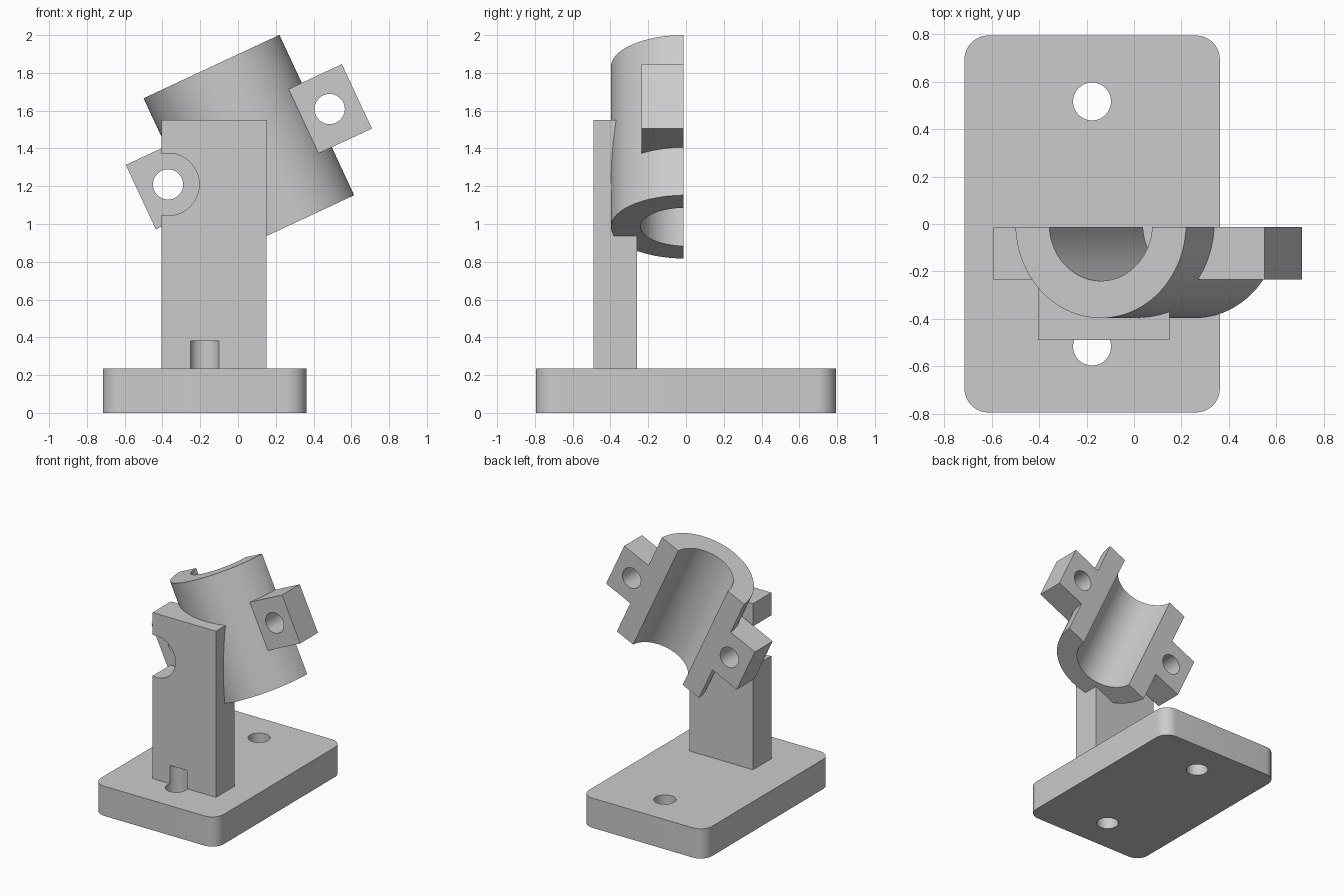
import bpy, bmesh
from math import radians, pi, sin, cos, asin
from mathutils import Matrix, Vector

if "Cube" in bpy.data.objects:
    bpy.data.objects.remove(bpy.data.objects["Cube"])

grey = bpy.data.materials.new("plain grey")
grey.use_nodes = True
grey.diffuse_color = (0.6, 0.6, 0.6, 1)
grey.node_tree.nodes["Principled BSDF"].inputs["Base Color"].default_value = (0.6, 0.6, 0.6, 1)


def arc(cx, cy, r, start, end, steps):
    return [(cx + r * cos(start + (end - start) * i / steps),
             cy + r * sin(start + (end - start) * i / steps)) for i in range(steps + 1)]


def circle(cx, cy, r):
    return arc(cx, cy, r, 0, 2 * pi, 64)[:-1]


def box(x0, x1, y0, y1):
    return [(x0, y0), (x1, y0), (x1, y1), (x0, y1)]


def prism(name, outline, low, high, matrix=Matrix()):
    """Extrude a flat outline along local z, then place it."""
    bm = bmesh.new()
    face = bm.faces.new([bm.verts.new((x, y, low)) for x, y in outline])
    top = bmesh.ops.extrude_face_region(bm, geom=[face])["geom"]
    verts = [v for v in top if isinstance(v, bmesh.types.BMVert)]
    bmesh.ops.translate(bm, verts=verts, vec=(0, 0, high - low))
    bmesh.ops.recalc_face_normals(bm, faces=bm.faces[:])
    bm.transform(matrix)
    mesh = bpy.data.meshes.new(name)
    bm.to_mesh(mesh)
    bm.free()
    mesh.materials.append(grey)
    obj = bpy.data.objects.new(name, mesh)
    bpy.context.collection.objects.link(obj)
    return obj


def activate(obj):
    bpy.ops.object.select_all(action="DESELECT")
    obj.select_set(True)
    bpy.context.view_layer.objects.active = obj


def drill(obj, cutter):
    mod = obj.modifiers.new("drill", "BOOLEAN")
    mod.operation = "DIFFERENCE"
    mod.solver = "EXACT"
    mod.object = cutter
    activate(obj)
    bpy.ops.object.modifier_apply(modifier=mod.name)


# Shared sizes
OUTER, INNER, SPLIT = 0.397, 0.24, 0.013
LUG_FRONT, LUG_HOLE = 0.235, 0.472
BOLT_X, BOLT_Y, BOLT_R = -0.177, 0.517, 0.08
tilt = Matrix.Translation((0.0575, 0, 1.409)) @ Matrix.Rotation(radians(-25), 4, "Y")
across = Matrix.Rotation(radians(90), 4, "X")   # extrudes towards the front

# Base plate with rounded corners
base_outline = []
for i, (cx, cy) in enumerate([(0.262, 0.695), (-0.615, 0.695), (-0.615, -0.695), (0.262, -0.695)]):
    base_outline += arc(cx, cy, 0.1, i * pi / 2, (i + 1) * pi / 2, 12)
base = prism("base_plate", base_outline, 0, 0.235)

# Upright post
post = prism("upright_post", box(-0.405, 0.15, -0.49, -0.26), 0.235, 1.55)

# Split half of the clamp tube
a_out, a_in = asin(SPLIT / OUTER), asin(SPLIT / INNER)
tube_outline = (arc(0, 0, OUTER, pi + a_out, 2 * pi - a_out, 64)
                + arc(0, 0, INNER, 2 * pi - a_in, pi + a_in, 48))
tube = prism("clamp_half_tube", tube_outline, -0.468, 0.468, tilt)

# Clamp lugs on both sides
cutters = []
for side, name in ((1, "left"), (-1, "right")):
    x0, x1 = sorted((side * 0.3, side * 0.631))
    lug = prism(name + "_clamp_lug", box(x0, x1, -LUG_FRONT, -SPLIT), -0.188, 0.188, tilt)
    bore = prism("lug_bore", circle(side * LUG_HOLE, 0, BOLT_R), -0.2, 0.6, tilt @ across)
    cutters.append(bore)
    for part in (lug, tube):
        drill(part, bore)
    # Screw head clearance through the post
    if side < 0:
        clearance = prism("head_clearance", circle(side * LUG_HOLE, 0, 0.165),
                          LUG_FRONT, 0.7, tilt @ across)
        cutters.append(clearance)
        for part in (post, tube):
            drill(part, clearance)

# Mounting holes, the front one also notching the post
for y in (BOLT_Y, -BOLT_Y):
    bolt = prism("mounting_bore", circle(BOLT_X, y, BOLT_R), -0.2, 0.38)
    cutters.append(bolt)
    drill(base, bolt)
    if y < 0:
        drill(post, bolt)

for cutter in cutters:
    bpy.data.objects.remove(cutter)

# Smooth the round walls, keep edges crisp
for obj in list(bpy.context.collection.objects):
    if obj.type == "MESH" and grey.name in obj.data.materials:
        activate(obj)
        bpy.ops.object.shade_smooth_by_angle(angle=radians(30))
